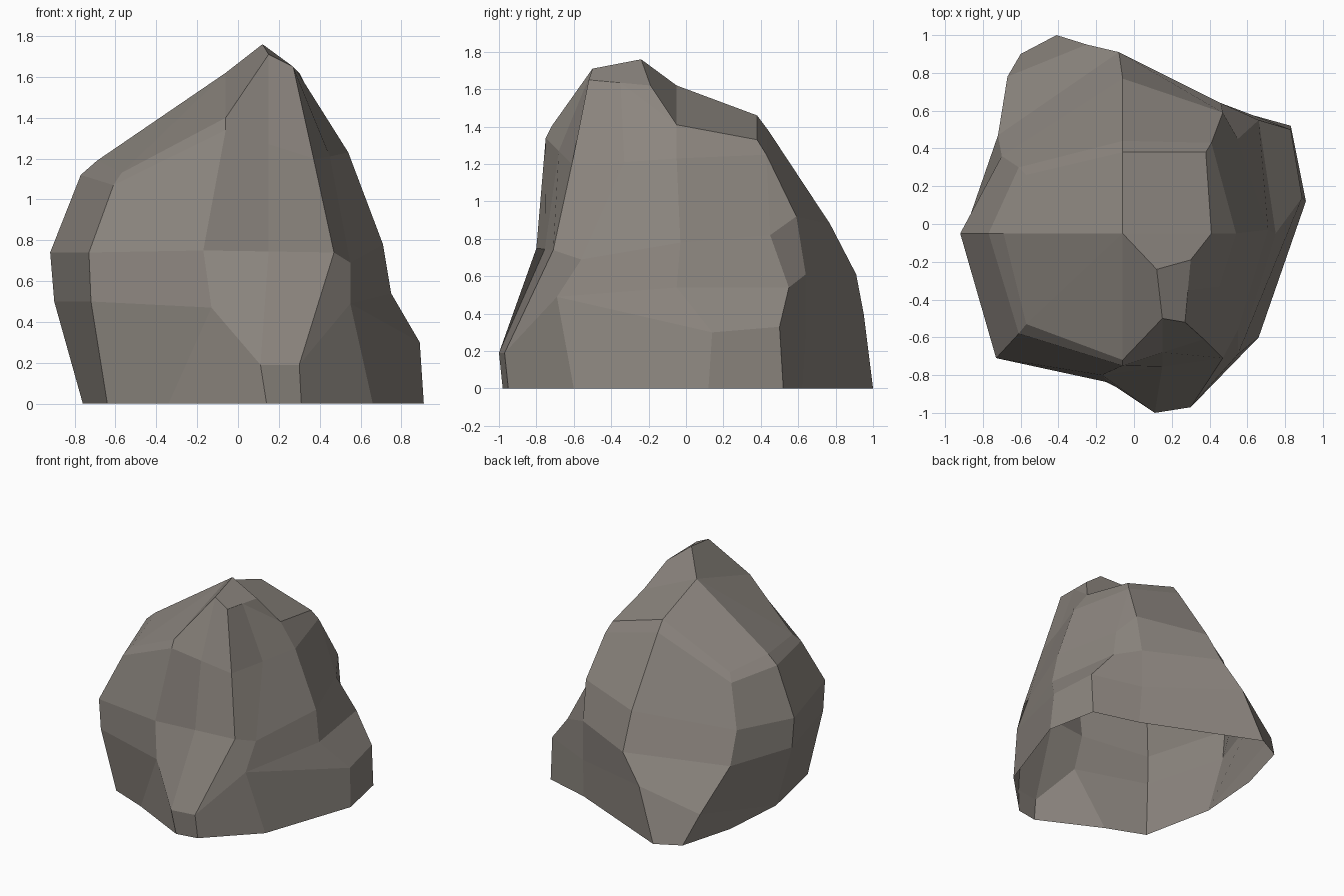
import bpy, bmesh

if "Cube" in bpy.data.objects:
    bpy.data.objects.remove(bpy.data.objects["Cube"])

stone = bpy.data.materials.new("warm grey stone")
stone.diffuse_color = (0.26, 0.235, 0.21, 1)
stone.use_nodes = True
stone.node_tree.nodes["Principled BSDF"].inputs["Base Color"].default_value = stone.diffuse_color

bm = bmesh.new()
shared = {}


def vert(p):
    if p not in shared:
        shared[p] = bm.verts.new(p)
    return shared[p]


def facet(points):
    """Face through the points, skipping repeats."""
    corners = list(dict.fromkeys(points))
    if len(corners) > 2:
        bm.faces.new([vert(p) for p in corners])


def strip(a, b):
    """Wall of facets between two profiles that run from the top to the ground."""
    for i in range(len(a) - 1):
        facet([a[i], a[i + 1], b[i + 1], b[i]])


# Crown
ridge_end = (-.06, -.05, 1.62)
peak = (.12, -.24, 1.76)
peak_right = (.30, -.19, 1.62)
crown_right = (.41, -.05, 1.41)
crown_back_right = (.38, .38, 1.33)
crown_back = (-.06, .38, 1.46)
facet([ridge_end, peak, peak_right, crown_right])
facet([ridge_end, crown_right, crown_back_right, crown_back])

# Left ridge
left = [ridge_end] + [(x, -.05, z) for x, z in (
    (-.69, 1.19), (-.77, 1.12), (-.92, .74), (-.90, .50), (-.76, 0))]

# Front: left corner, middle, both sides of the foot
front_left = [ridge_end, (-.57, -.53, 1.13), (-.61, -.58, 1.07),
              (-.73, -.71, .74), (-.72, -.70, .50), (-.64, -.62, 0)]
front = [ridge_end, (-.06, -.72, 1.40), (-.06, -.75, 1.34),
         (-.17, -.80, .75), (-.13, -.84, .47), (-.34, -.74, 0)]
foot_left = [peak, (.15, -.50, 1.71), (.15, -.68, 1.27),
             (.15, -.755, .745), (.11, -1.0, .19), (.14, -.98, 0)]
foot_right = [peak_right, (.27, -.52, 1.65), (.37, -.61, 1.20),
              (.47, -.71, .74), (.30, -.97, .19), (.31, -.95, 0)]

# Right side: front part, then the shoulder
side = [peak_right, (.285, -.35, 1.635), (.45, -.33, 1.21),
        (.55, -.56, .69), (.55, -.69, .49), (.66, -.60, 0)]
right = [crown_right, crown_right, (.54, -.05, 1.23), (.71, -.03, .78),
         (.75, -.05, .54), (.89, .14, .30), (.91, .12, 0)]
shoulder = [crown_back_right, crown_back_right, (.41, .43, 1.25), (.55, .45, .82),
            (.66, .55, .54), (.83, .50, .33), (.83, .52, 0)]

# Back: right corner, spine, left corner
back_right = [crown_back_right, crown_back_right, (.41, .43, 1.25), (.47, .59, .92),
              (.46, .64, .61), (.46, .64, .30), (.47, .62, 0)]
spine = [crown_back, crown_back, (-.06, .44, 1.38), (-.06, .77, .88),
         (-.08, .91, .61), (-.25, .95, .40), (-.41, 1.0, 0)]
back_left = [crown_back, (-.57, .26, 1.13), (-.61, .30, 1.07), (-.70, .36, .74),
             (-.72, .47, .50), (-.67, .78, .22), (-.60, .90, 0)]

# Walls all the way round
front_profiles = [left, front_left, front, foot_left, foot_right, side]
back_profiles = [side[:5] + side[4:], right, shoulder, back_right, spine,
                 back_left, left + [(-.72, .47, 0)]]
for run in (front_profiles, back_profiles):
    for a, b in zip(run, run[1:]):
        strip(a, b)

mesh = bpy.data.meshes.new("rock")
bm.to_mesh(mesh)
bm.free()
mesh.materials.append(stone)
bpy.context.collection.objects.link(bpy.data.objects.new("rock", mesh))
